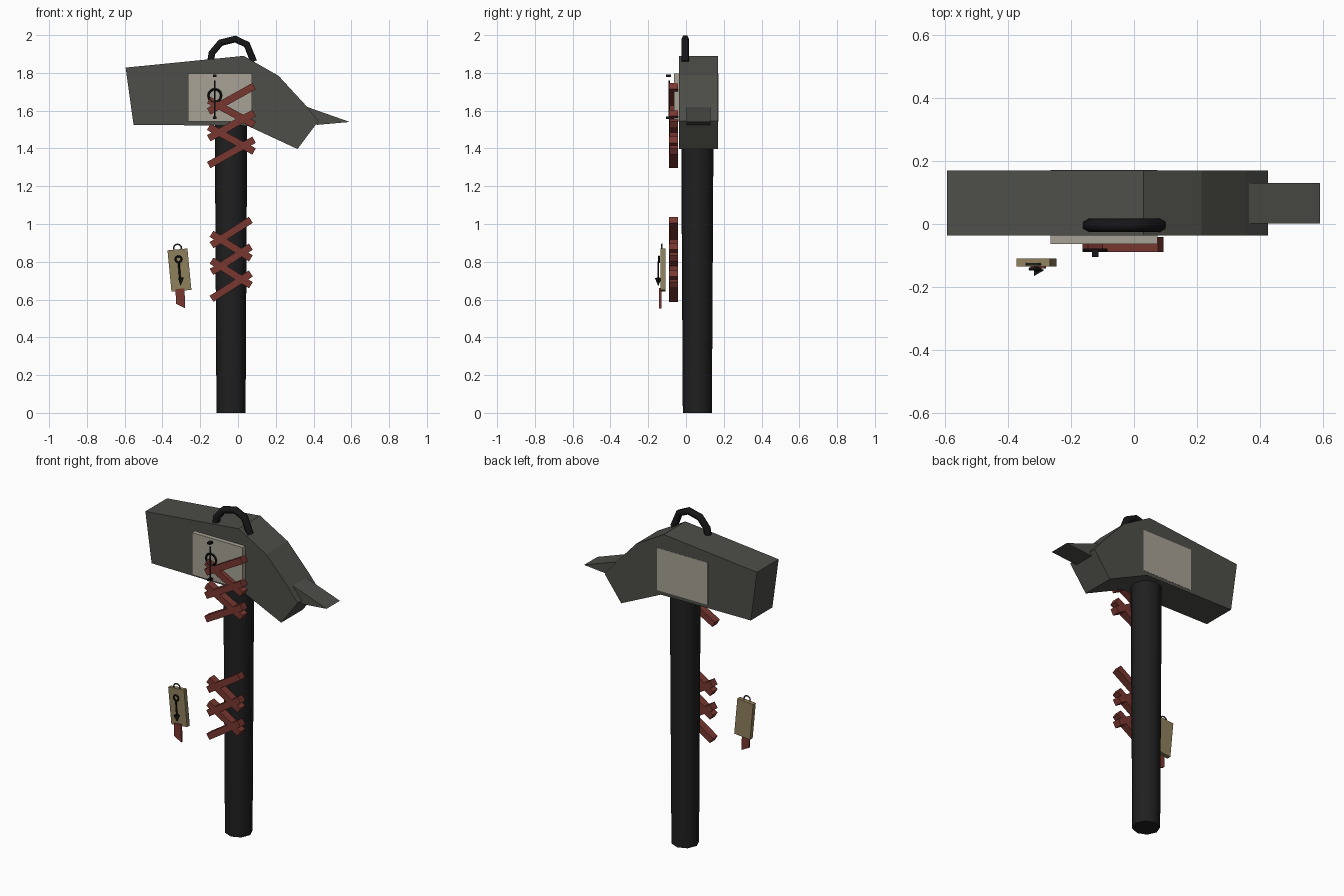
import bpy, bmesh, math
from mathutils import Vector, Matrix

cube = bpy.data.objects.get("Cube")
if cube:
    bpy.data.objects.remove(cube, do_unlink=True)


def material(name, rgb):
    m = bpy.data.materials.new(name)
    m.use_nodes = True
    m.diffuse_color = (*rgb, 1)
    m.node_tree.nodes["Principled BSDF"].inputs["Base Color"].default_value = (*rgb, 1)
    return m


STEEL = material("dark grey steel", (0.075, 0.077, 0.066))
BLACK = material("black handle", (0.014, 0.014, 0.015))
IRON = material("black iron", (0.008, 0.008, 0.009))
RED = material("red cloth", (0.19, 0.038, 0.03))
BONE = material("pale plate", (0.39, 0.36, 0.30))
TAN = material("tan tag", (0.28, 0.22, 0.11))
WIRE = material("grey wire", (0.06, 0.06, 0.055))


def finish(name, bm, mat):
    bmesh.ops.recalc_face_normals(bm, faces=bm.faces)
    me = bpy.data.meshes.new(name)
    bm.to_mesh(me)
    bm.free()
    me.materials.append(mat)
    ob = bpy.data.objects.new(name, me)
    bpy.context.collection.objects.link(ob)
    return ob


def box(name, centre, size, mat, tilt=0):
    """Box turned by tilt about the y axis."""
    bm = bmesh.new()
    bmesh.ops.create_cube(bm, size=1)
    bmesh.ops.transform(bm, verts=bm.verts, matrix=Matrix.Translation(centre)
                        @ Matrix.Rotation(tilt, 4, 'Y') @ Matrix.Diagonal((*size, 1)))
    return finish(name, bm, mat)


def slab(name, outline, y0, y1, mat):
    """Outline in x and z, extruded from y0 to y1."""
    bm = bmesh.new()
    face = bm.faces.new([bm.verts.new((x, y0, z)) for x, z in outline])
    new = bmesh.ops.extrude_face_region(bm, geom=[face])["geom"]
    bmesh.ops.translate(bm, vec=(0, y1 - y0, 0),
                        verts=[v for v in new if isinstance(v, bmesh.types.BMVert)])
    return finish(name, bm, mat)


def cone(name, start, end, r1, r2, sides, mat):
    a, b = Vector(start), Vector(end)
    bm = bmesh.new()
    bmesh.ops.create_cone(bm, cap_ends=True, segments=sides, radius1=r1, radius2=r2,
                          depth=(b - a).length)
    turn = (b - a).to_track_quat('Z', 'Y').to_matrix().to_4x4()
    bmesh.ops.transform(bm, verts=bm.verts, matrix=Matrix.Translation((a + b) / 2) @ turn)
    return finish(name, bm, mat)


def ring(name, centre, radius, tube, mat, major=12, minor=6):
    bpy.ops.mesh.primitive_torus_add(major_radius=radius, minor_radius=tube,
                                     major_segments=major, minor_segments=minor,
                                     location=centre, rotation=(math.pi / 2, 0, 0))
    ob = bpy.context.object
    ob.name = name
    ob.data.materials.append(mat)
    return ob


def smooth(ob, angle):
    bpy.ops.object.select_all(action='DESELECT')
    ob.select_set(True)
    bpy.context.view_layer.objects.active = ob
    bpy.ops.object.shade_smooth_by_angle(angle=math.radians(angle))


# Hammer head with its beak
slab("hammer_head", [(-0.595, 1.828), (0.03, 1.89), (0.214, 1.785), (0.357, 1.63),
                     (0.426, 1.545), (0.315, 1.397), (0.05, 1.52), (-0.553, 1.525)],
     -0.037, 0.17, STEEL)
slab("head_spike", [(0.34, 1.635), (0.365, 1.62), (0.592, 1.54), (0.42, 1.525), (0.34, 1.54)],
     0.002, 0.13, STEEL)

# Handle
smooth(cone("handle", (-0.037, 0.06, 0), (-0.037, 0.06, 1.55), 0.077, 0.086, 8, BLACK), 50)

# Hanging loop on the head
loop = bpy.data.curves.new("hanging_loop", 'CURVE')
loop.dimensions = '3D'
loop.bevel_depth = 0.021
loop.bevel_resolution = 1
loop.use_fill_caps = True
path = [(-0.145, 1.86), (-0.138, 1.905), (-0.092, 1.96), (-0.015, 1.979),
        (0.047, 1.95), (0.083, 1.86)]
spline = loop.splines.new('POLY')
spline.points.add(len(path) - 1)
for p, (x, z) in zip(spline.points, path):
    p.co = (x, -0.004, z, 1)
loop.materials.append(IRON)
bpy.context.collection.objects.link(bpy.data.objects.new("hanging_loop", loop))

# Pale plate set through the head
box("head_plate", (-0.095, 0.054, 1.67), (0.34, 0.234, 0.256), BONE)


# Crossed straps
def strap(name, x0, z0, x1, z1, y):
    d = Vector((x1 - x0, 0, z1 - z0))
    box(name, ((x0 + x1) / 2, y, (z0 + z1) / 2), (d.length, 0.046, 0.038), RED,
        -math.atan2(d.z, d.x))


for label, x0, x1, base in (("upper", -0.155, 0.085, 1.312), ("lower", -0.14, 0.068, 0.604)):
    for i in range(3):
        z = base + 0.142 * i
        strap(f"{label}_rising_strap_{i + 1}", x0, z, x1, z + 0.134, -0.066)
    for i in range(2):
        z = base + 0.202 + 0.142 * i
        strap(f"{label}_falling_strap_{i + 1}", x0, z, x1, z - 0.13, -0.065)

# Emblem on the plate: ring, stem and two end studs
ring("plate_emblem_ring", (-0.123, -0.083, 1.68), 0.034, 0.006, IRON)
cone("plate_emblem_stem", (-0.123, -0.088, 1.565), (-0.123, -0.088, 1.76), 0.004, 0.004, 6, IRON)
for label, z in (("upper", 1.785), ("lower", 1.563)):
    box(f"plate_emblem_{label}_stud", (-0.123, -0.092, z), (0.02, 0.026, 0.012), IRON)

# Hanging tag with wire ring and cloth tail
box("tag", (-0.31, -0.122, 0.756), (0.106, 0.026, 0.22), TAN, math.radians(-5.5))
ring("tag_wire_ring", (-0.32, -0.128, 0.872), 0.021, 0.004, WIRE)
slab("tag_tail", [(-0.33, 0.655), (-0.283, 0.66), (-0.28, 0.553), (-0.329, 0.578)],
     -0.142, -0.131, RED)

# Emblem on the tag: ring, stem and arrow head
ring("tag_emblem_ring", (-0.315, -0.143, 0.813), 0.016, 0.005, IRON)
cone("tag_emblem_stem", (-0.314, -0.147, 0.8), (-0.307, -0.147, 0.71), 0.005, 0.005, 6, IRON)
cone("tag_emblem_arrow", (-0.307, -0.147, 0.715), (-0.304, -0.147, 0.672), 0.021, 0, 3, IRON)
